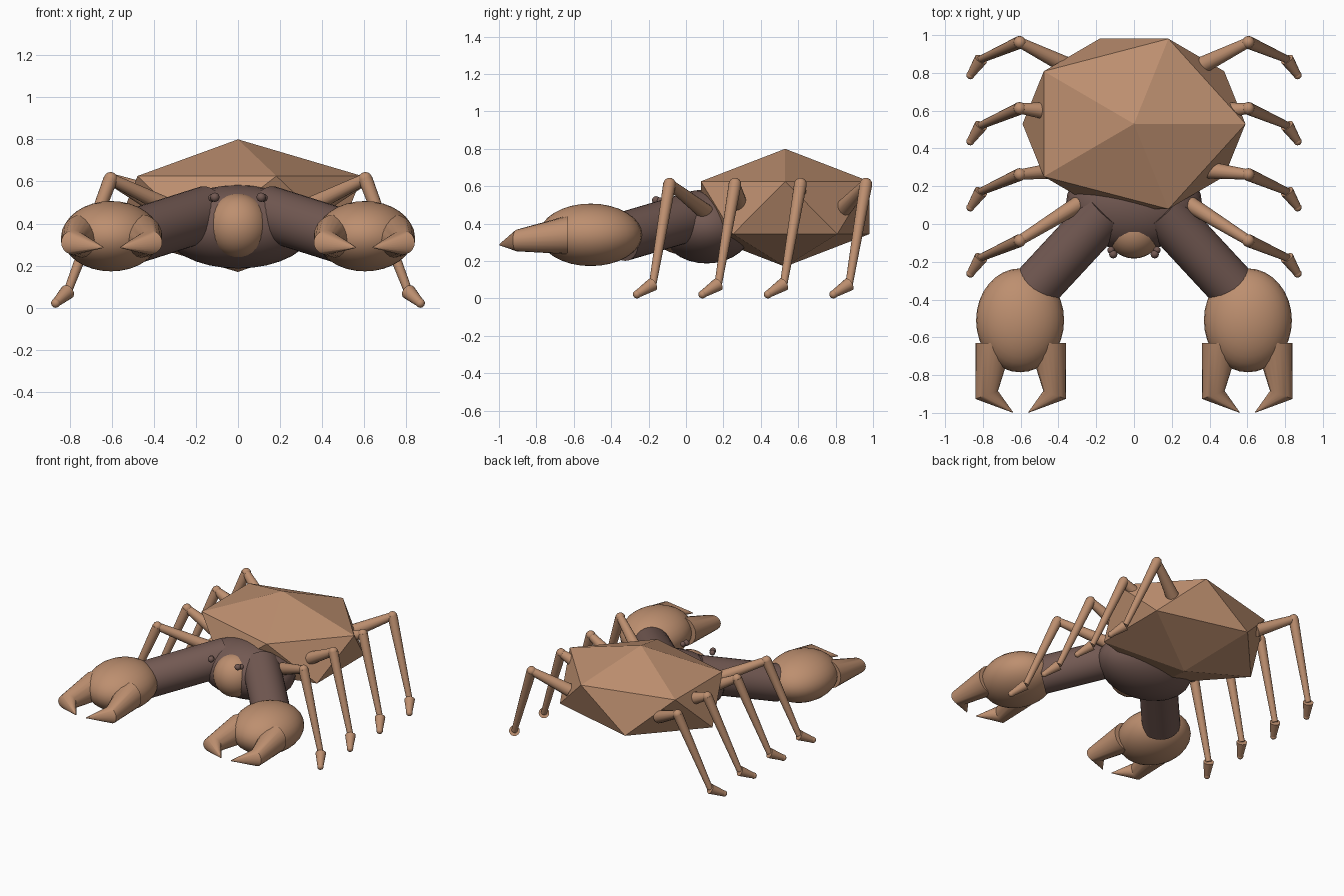
import bpy, bmesh, math
from mathutils import Vector, Matrix

if "Cube" in bpy.data.objects:
    bpy.data.objects.remove(bpy.data.objects["Cube"])


def material(name, rgb):
    m = bpy.data.materials.new(name)
    m.diffuse_color = (*rgb, 1)
    m.use_nodes = True
    m.node_tree.nodes["Principled BSDF"].inputs["Base Color"].default_value = m.diffuse_color
    return m


TAN = material("tan shell", (0.51, 0.275, 0.16))
BROWN = material("dark brown", (0.17, 0.10, 0.085))


def finish(bm, name, mat, smooth=True):
    bmesh.ops.recalc_face_normals(bm, faces=bm.faces)
    me = bpy.data.meshes.new(name)
    bm.to_mesh(me)
    bm.free()
    me.materials.append(mat)
    ob = bpy.data.objects.new(name, me)
    bpy.context.collection.objects.link(ob)
    if smooth:
        bpy.ops.object.select_all(action='DESELECT')
        ob.select_set(True)
        bpy.context.view_layer.objects.active = ob
        bpy.ops.object.shade_smooth_by_angle(angle=math.radians(35))
    return ob


def ellipsoid(name, center, radii, mat, seg=32, rings=16):
    bm = bmesh.new()
    mtx = Matrix.Translation(center) @ Matrix.Diagonal((*radii, 1))
    bmesh.ops.create_uvsphere(bm, u_segments=seg, v_segments=rings, radius=1, matrix=mtx)
    return finish(bm, name, mat)


def limb(name, a, b, r1, r2, mat, seg=24):
    a, b = Vector(a), Vector(b)
    d = b - a
    mtx = Matrix.Translation((a + b) / 2) @ d.to_track_quat('Z', 'Y').to_matrix().to_4x4()
    bm = bmesh.new()
    bmesh.ops.create_cone(bm, cap_ends=True, segments=seg, radius1=r1, radius2=r2,
                          depth=d.length, matrix=mtx)
    return finish(bm, name, mat)


def claw_finger(name, cx, side):
    # rings: offset from claw centre, y, z, x radius, z radius, slant of the ring
    rings = [(0.14, -0.63, 0.34, 0.10, 0.103, 0.0),
             (0.18, -0.905, 0.31, 0.06, 0.058, 0.35),
             (0.042, -0.998, 0.287, 0.003, 0.003, 0.0)]
    n = 20
    bm = bmesh.new()
    loops = []
    for off, y, z, rx, rz, slant in rings:
        loop = []
        for i in range(n):
            t = 2 * math.pi * i / n
            u = rx * math.cos(t)
            loop.append(bm.verts.new((cx + side * (off + u), y - slant * u,
                                      z + rz * math.sin(t))))
        loops.append(loop)
    for p, q in zip(loops, loops[1:]):
        for i in range(n):
            j = (i + 1) % n
            bm.faces.new((p[i], p[j], q[j], q[i]))
    bm.faces.new(loops[0])
    bm.faces.new(loops[-1])
    return finish(bm, name, TAN)


# faceted abdomen
bm = bmesh.new()
bmesh.ops.create_icosphere(bm, subdivisions=1, radius=1,
                           matrix=Matrix.Translation((0, 0.53, 0.485))
                           @ Matrix.Diagonal((0.66, 0.53, 0.315, 1)))
finish(bm, "abdomen", TAN, smooth=False)

# thorax and head
ellipsoid("thorax", (0, 0.11, 0.385), (0.36, 0.25, 0.198), BROWN)
ellipsoid("head", (0, -0.035, 0.39), (0.148, 0.148, 0.152), TAN)

# legs: hip point for each pair, front to back
hips = [(0.27, 0.12, 0.45), (0.40, 0.285, 0.50), (0.48, 0.60, 0.56), (0.37, 0.845, 0.485)]

for s, tag in ((-1, "left"), (1, "right")):
    # eyes
    ellipsoid(f"eye_{tag}", (s * 0.11, -0.16, 0.525), (0.022,) * 3, BROWN, 16, 8)
    ellipsoid(f"eye_base_{tag}", (s * 0.122, -0.138, 0.522), (0.019,) * 3, BROWN, 16, 8)

    # arm and claw
    limb(f"arm_{tag}", (s * 0.145, 0.07, 0.45), (s * 0.53, -0.345, 0.328), 0.13, 0.13, BROWN, 32)
    ellipsoid(f"claw_palm_{tag}", (s * 0.603, -0.51, 0.34), (0.233, 0.275, 0.167), TAN)
    claw_finger(f"claw_outer_finger_{tag}", s * 0.60, s)
    claw_finger(f"claw_inner_finger_{tag}", s * 0.60, -s)

    # walking legs
    for i, (hx, hy, hz) in enumerate(hips):
        dy = 0.35 * i
        knee = (s * 0.605, -0.088 + dy, 0.612)
        ankle = (s * 0.81, -0.178 + dy, 0.075)
        toe = (s * 0.866, -0.262 + dy, 0.022)
        limb(f"upper_leg_{tag}_{i + 1}", (s * hx, hy, hz), knee, 0.045, 0.027, TAN, 16)
        ellipsoid(f"knee_{tag}_{i + 1}", knee, (0.033,) * 3, TAN, 16, 8)
        limb(f"lower_leg_{tag}_{i + 1}", knee, ankle, 0.034, 0.02, TAN, 16)
        limb(f"foot_{tag}_{i + 1}", ankle, toe, 0.036, 0.02, TAN, 16)
        ellipsoid(f"toe_{tag}_{i + 1}", toe, (0.022,) * 3, TAN, 12, 8)
